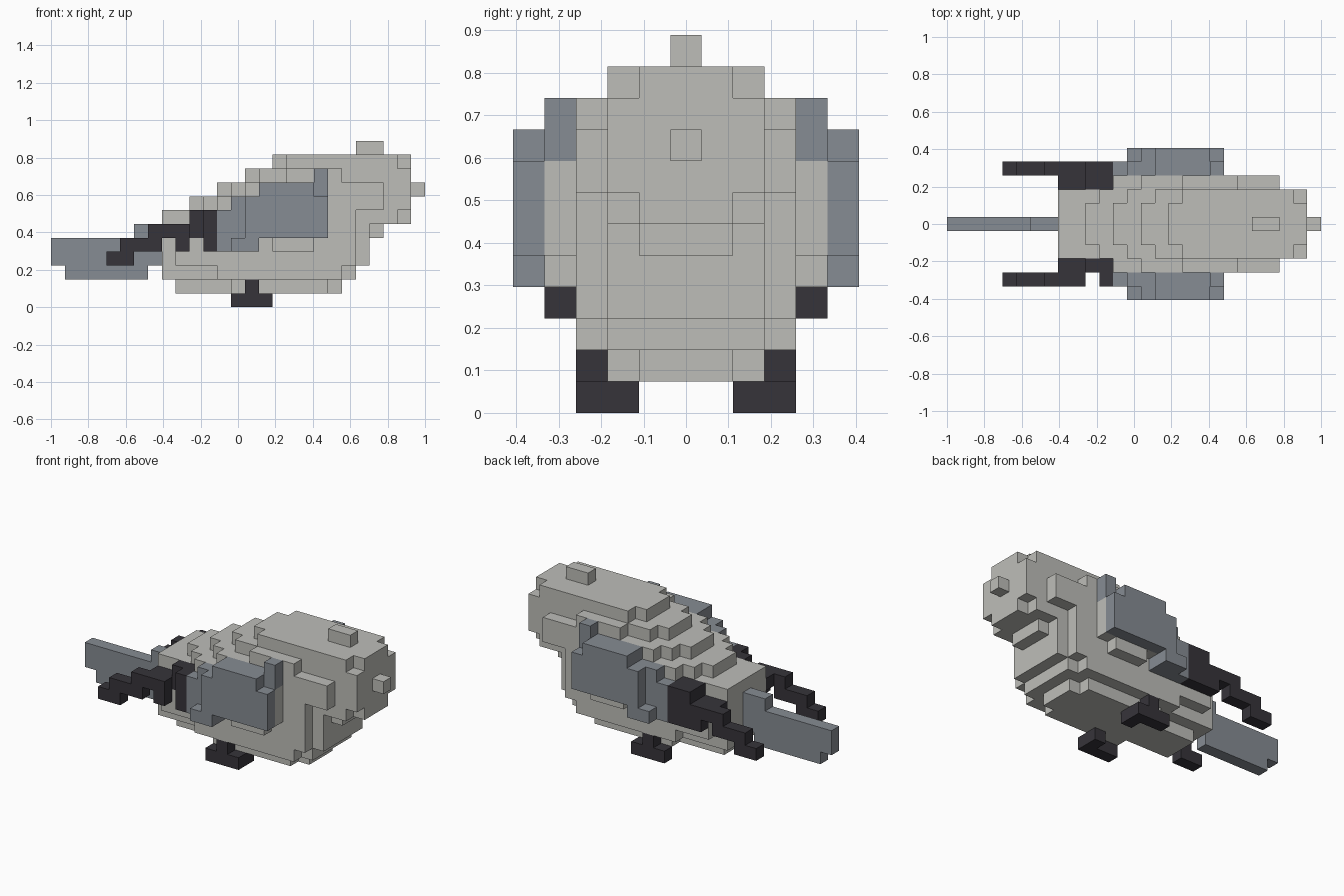
import bpy, bmesh, math
from mathutils import Vector

cube = bpy.data.objects.get("Cube")
if cube:
    bpy.data.objects.remove(cube, do_unlink=True)

U = 2 / 27  # block size; the bird is 27 blocks long, 11 wide, 12 high


def material(name, rgb):
    m = bpy.data.materials.new(name)
    m.use_nodes = True
    m.diffuse_color = (*rgb, 1)
    bsdf = m.node_tree.nodes["Principled BSDF"]
    bsdf.inputs["Base Color"].default_value = (*rgb, 1)
    bsdf.inputs["Roughness"].default_value = 0.9
    return m


LIGHT = material("pale_grey", (0.515, 0.515, 0.485))
SLATE = material("slate_grey", (0.24, 0.262, 0.292))
DARK = material("charcoal", (0.037, 0.034, 0.042))


def block(x0, x1, y0, y1, z0, z1):
    """Cells of a box; y counts blocks from the middle row."""
    return {(x, y, z) for x in range(x0, x1) for y in range(y0, y1 + 1) for z in range(z0, z1)}


def mirror(cells):
    return {(x, -y, z) for x, y, z in cells}


def build(name, cells, mat):
    """Mesh the outer skin of a set of cells and merge flat areas."""
    bm = bmesh.new()
    for c in cells:
        mid = Vector((c[0] + 0.5, c[1], c[2] + 0.5))
        for axis in range(3):
            for s in (-1, 1):
                n = [0, 0, 0]
                n[axis] = s
                if tuple(a + b for a, b in zip(c, n)) in cells:
                    continue
                a, b = Vector((0, 0, 0)), Vector((0, 0, 0))
                a[(axis + 1) % 3] = 0.5
                b[(axis + 2) % 3] = 0.5 * s
                f = mid + Vector(n) * 0.5
                quad = [f - a - b, f + a - b, f + a + b, f - a + b]
                bm.faces.new([bm.verts.new((p.x * U - 1, p.y * U, p.z * U)) for p in quad])
    bmesh.ops.remove_doubles(bm, verts=bm.verts, dist=U * 0.01)
    bmesh.ops.dissolve_limit(bm, angle_limit=math.radians(1), verts=bm.verts, edges=bm.edges)
    me = bpy.data.meshes.new(name)
    bm.to_mesh(me)
    bm.free()
    me.materials.append(mat)
    ob = bpy.data.objects.new(name, me)
    bpy.context.collection.objects.link(ob)


# Body and head: for each layer, (start, end, half width) slabs
layers = {
    1: [(9, 21, 1), (13, 20, 2)],
    2: [(8, 22, 2), (12, 21, 3)],
    3: [(8, 23, 2), (9, 22, 3)],
    4: [(8, 23, 2), (9, 22, 3), (16, 19, 4)],
    5: [(8, 24, 1), (8, 23, 2), (12, 22, 3), (15, 20, 4)],
    6: [(8, 26, 1), (8, 25, 2), (12, 22, 3), (15, 20, 4)],
    7: [(10, 26, 1), (11, 26, 2), (12, 24, 3), (16, 20, 4)],
    8: [(12, 26, 1), (13, 26, 2), (14, 24, 3)],
    9: [(14, 26, 1), (15, 26, 2), (17, 21, 3)],
    10: [(16, 26, 1), (17, 25, 2)],
}
body = set()
for z, slabs in layers.items():
    for x0, x1, h in slabs:
        body |= block(x0, x1, -h, h, z, z + 1)
build("body", body, LIGHT)
build("crest", block(22, 24, 0, 0, 11, 12), LIGHT)
build("beak", block(26, 27, 0, 0, 8, 9), LIGHT)

# Tail: a single thin vertical fin
build("tail", block(1, 7, 0, 0, 2, 3) | block(0, 8, 0, 0, 3, 5) | block(6, 8, 0, 0, 5, 6), SLATE)

# Folded wing: inner rim and outer plate
wing = (block(12, 15, 4, 4, 4, 7) | block(13, 16, 4, 4, 7, 8)
        | block(15, 20, 4, 4, 8, 9) | block(19, 20, 4, 4, 9, 10)
        | block(13, 15, 5, 5, 4, 5) | block(14, 20, 5, 5, 5, 8)
        | block(15, 19, 5, 5, 8, 9))

# Dark flight feathers stepping down towards the tail
feathers = (block(10, 12, 4, 4, 6, 7) | block(7, 12, 4, 4, 5, 6)
            | block(5, 8, 4, 4, 4, 5) | block(9, 12, 4, 4, 4, 5)
            | block(4, 6, 4, 4, 3, 4)
            | block(10, 12, 3, 3, 6, 7) | block(8, 12, 3, 3, 5, 6))

# Foot with outer toe row, inner front toe and short leg
foot = block(13, 16, 3, 3, 0, 1) | block(15, 16, 2, 2, 0, 1) | block(14, 15, 3, 3, 1, 2)

# The right feathers have a one-block gap
gap = block(10, 11, -4, -4, 3, 8)
for side, flip in (("left", lambda c: c), ("right", mirror)):
    build(side + "_wing", flip(wing), SLATE)
    build(side + "_wing_feathers", flip(feathers) - gap, DARK)
    build(side + "_foot", flip(foot), DARK)
